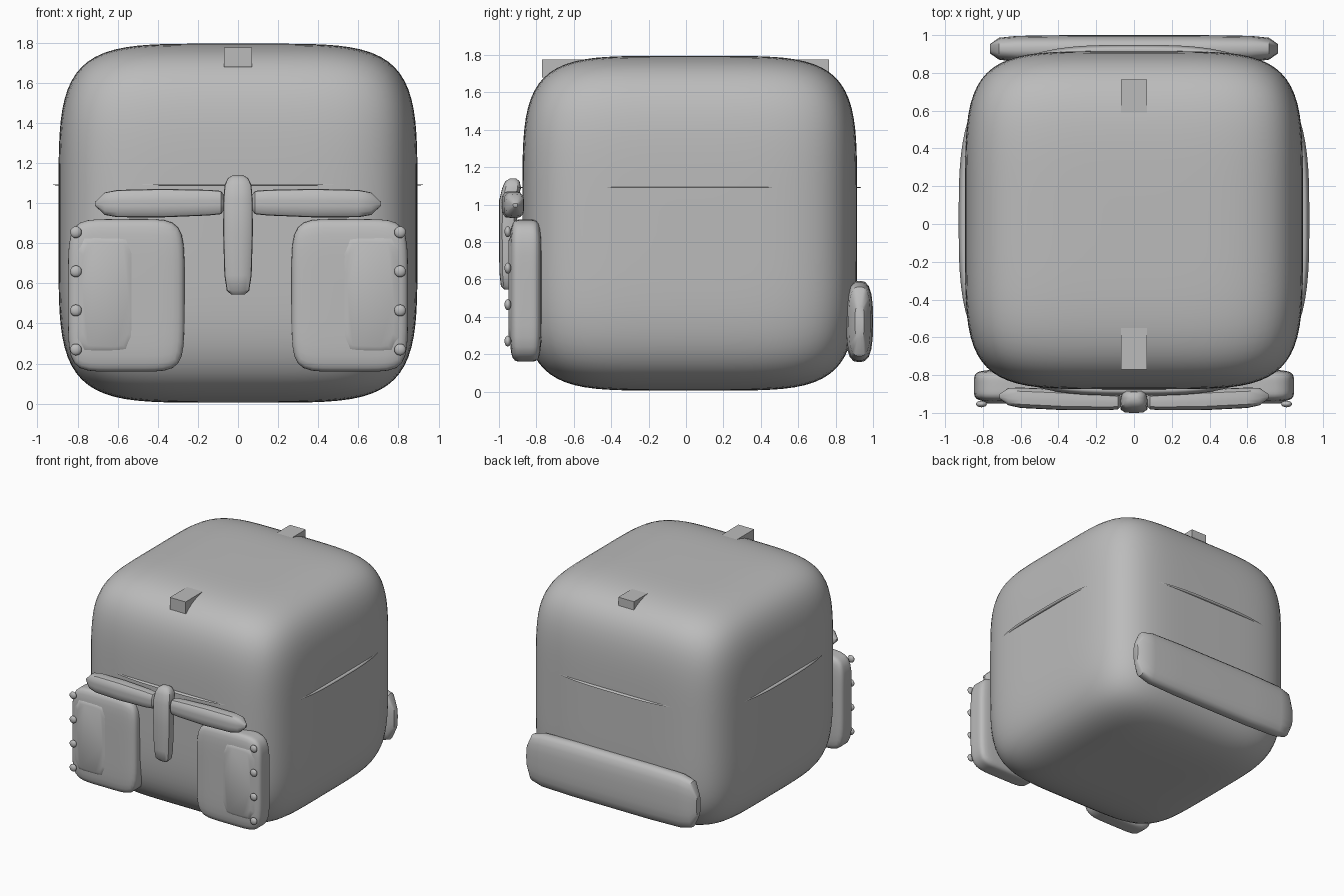
import bpy, bmesh, math
from mathutils import Vector

default = bpy.data.objects.get("Cube")
if default:
    bpy.data.objects.remove(default, do_unlink=True)

grey = bpy.data.materials.new("plain grey")
grey.use_nodes = True
grey.diffuse_color = (0.5, 0.5, 0.5, 1)
grey.node_tree.nodes["Principled BSDF"].inputs["Base Color"].default_value = (0.5, 0.5, 0.5, 1)


def finish(name, bm, angle=40):
    bmesh.ops.recalc_face_normals(bm, faces=bm.faces)
    mesh = bpy.data.meshes.new(name)
    bm.to_mesh(mesh)
    bm.free()
    mesh.materials.append(grey)
    mesh.shade_smooth()
    mesh.set_sharp_from_angle(angle=math.radians(angle))
    obj = bpy.data.objects.new(name, mesh)
    bpy.context.collection.objects.link(obj)
    return obj


def pillow(name, center, half, power, cuts):
    """Rounded box: a gridded cube pushed onto a superellipsoid."""
    bm = bmesh.new()
    bmesh.ops.create_cube(bm, size=2)
    bmesh.ops.subdivide_edges(bm, edges=bm.edges[:], cuts=cuts, use_grid_fill=True)
    for v in bm.verts:
        reach = sum(abs(c) ** power for c in v.co) ** (1 / power)
        v.co = Vector([m + c / reach * h for m, c, h in zip(center, v.co, half)])
    return finish(name, bm, 60)


def outline(a, b, power, count):
    """Points of a rounded rectangle."""
    points = []
    for i in range(count):
        t = math.tau * (i + 0.5) / count
        c, s = math.cos(t), math.sin(t)
        reach = (abs(c) ** power + abs(s) ** power) ** (1 / power)
        points.append((a * c / reach, b * s / reach))
    return points


def loft(name, stations, place, power=4, count=16, angle=40):
    """Skin rounded rectangles; each station is (along, offset, half a, half b)."""
    bm = bmesh.new()
    rings = []
    for along, offset, a, b in stations:
        rings.append([bm.verts.new(place(along, offset + p, q))
                      for p, q in outline(a, b, power, count)])
    for lower, upper in zip(rings, rings[1:]):
        for i in range(count):
            j = (i + 1) % count
            bm.faces.new((lower[i], lower[j], upper[j], upper[i]))
    bm.faces.new(rings[0])
    bm.faces.new(rings[-1])
    return finish(name, bm, angle)


# Main bag body and the thin seam around it
pillow("bag_body", (0, 0.02, 0.9), (0.895, 0.895, 0.895), 5, 27)
loft("body_seam",
     [(1.088, 0.02, 0.9, 0.9), (1.091, 0.02, 0.928, 0.928), (1.094, 0.02, 0.9, 0.9)],
     lambda along, p, q: (q, p, along), power=3.25, count=96, angle=180)

# Carry loops on the top
for name, y0, y1 in (("front_loop", -0.77, -0.54), ("back_loop", 0.59, 0.765)):
    bm = bmesh.new()
    bmesh.ops.create_cube(bm, size=1)
    for v in bm.verts:
        v.co = (v.co.x * 0.14, (y0 + y1) / 2 + v.co.y * (y1 - y0), 1.727 + v.co.z * 0.096)
    finish(name, bm)

# Front pockets with raised panels, studs and flaps
for side, s in (("left", 1), ("right", -1)):
    pillow(side + "_pocket", (s * 0.557, -0.857, 0.54), (0.29, 0.086, 0.38), 6, 11)

    loft(side + "_pocket_panel",
         [(-0.9, 0, 0.165, 0.31), (-0.932, 0, 0.152, 0.295), (-0.95, 0, 0.115, 0.26)],
         lambda along, p, q: (s * 0.66 + p, along, 0.545 + q), power=7, count=24)

    for i in range(4):
        bm = bmesh.new()
        bmesh.ops.create_uvsphere(bm, u_segments=16, v_segments=10, radius=0.029)
        for v in bm.verts:
            v.co = (s * 0.808 + v.co.x, -0.953 + v.co.y * 0.6, 0.27 + i * 0.195 + v.co.z)
        finish(f"{side}_stud_{i + 1}", bm, 60)

    loft(side + "_flap",
         [(0.068, -0.94, 0.025, 0.035), (0.085, -0.94, 0.042, 0.058), (0.15, -0.938, 0.048, 0.064),
          (0.38, -0.93, 0.055, 0.071), (0.6, -0.92, 0.054, 0.068), (0.665, -0.914, 0.046, 0.056),
          (0.712, -0.912, 0.012, 0.01)],
         lambda along, p, q: (s * along, p, 1.0 + q - 0.01 * (along - 0.38)))

# Centre strap hanging over the front
loft("centre_strap",
     [(0.545, -0.95, 0.02, 0.035), (0.565, -0.95, 0.04, 0.056), (0.64, -0.952, 0.046, 0.068),
      (0.85, -0.952, 0.048, 0.074), (1.02, -0.95, 0.05, 0.073), (1.09, -0.932, 0.05, 0.067),
      (1.125, -0.928, 0.038, 0.05), (1.14, -0.925, 0.015, 0.025)],
     lambda along, p, q: (q, p, along))

# Wide low pouch across the back, with tapered ends
ends = [(0.762, 0.928, 0.025, 0.09), (0.715, 0.928, 0.058, 0.185),
        (0.62, 0.927, 0.069, 0.21), (0.35, 0.926, 0.074, 0.217)]
loft("back_pouch",
     [(-x, y, a, b) for x, y, a, b in ends] + ends[::-1],
     lambda along, p, q: (along, p, 0.375 + q), power=3, count=24)
